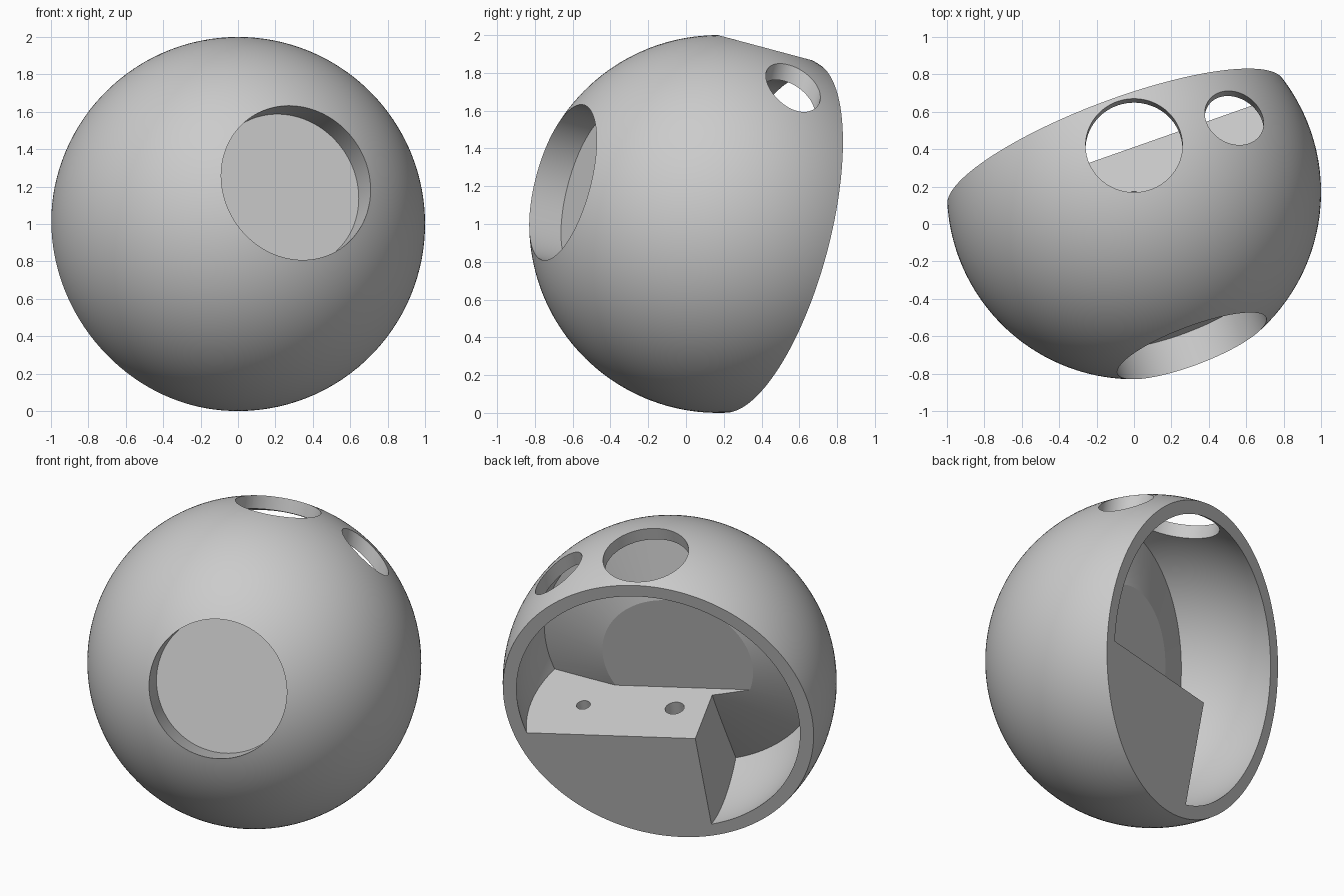
import bpy, bmesh
from math import sin, cos, asin, sqrt, radians, pi
from mathutils import Matrix, Vector

default = bpy.data.objects.get("Cube")
if default:
    bpy.data.objects.remove(default, do_unlink=True)

grey = bpy.data.materials.new("plain_grey")
grey.use_nodes = True
GREY = (0.6, 0.6, 0.6, 1)
grey.diffuse_color = GREY
grey.node_tree.nodes["Principled BSDF"].inputs["Base Color"].default_value = GREY

R_OUT, R_IN = 1.0, 0.92      # shell radii
BACK = 0.285                 # flat opening plane
SHELF = -0.2                 # shelf height, also the block's side and the wall's flat


def finish(name, bm):
    bmesh.ops.recalc_face_normals(bm, faces=bm.faces[:])
    mesh = bpy.data.meshes.new(name)
    bm.to_mesh(mesh)
    bm.free()
    mesh.materials.append(grey)
    obj = bpy.data.objects.new(name, mesh)
    bpy.context.collection.objects.link(obj)
    return obj


def arc(radius, y0, y1, steps):
    """Profile points (radius, y) on a sphere between two depths."""
    a0, a1 = asin(y0 / radius), asin(y1 / radius)
    angles = [a0 + (a1 - a0) * i / steps for i in range(steps + 1)]
    return [(radius * cos(a), radius * sin(a)) for a in angles]


def revolve(name, profile, segments=128):
    """Closed solid turned about the y axis; profile ends lie on the axis."""
    bm = bmesh.new()
    verts = [bm.verts.new((r, y, 0)) for r, y in profile]
    edges = [bm.edges.new(pair) for pair in zip(verts, verts[1:])]
    bmesh.ops.spin(bm, geom=verts + edges, cent=(0, 0, 0), axis=(0, 1, 0),
                   angle=2 * pi, steps=segments, use_merge=True)
    bmesh.ops.remove_doubles(bm, verts=bm.verts[:], dist=1e-5)
    return finish(name, bm)


def box(name, low, high):
    bm = bmesh.new()
    bmesh.ops.create_cube(bm, size=1)
    low, high = Vector(low), Vector(high)
    for v in bm.verts:
        v.co = (low + high) / 2 + v.co * (high - low)
    return finish(name, bm)


def drill(name, x, radius, z0, z1):
    bm = bmesh.new()
    bmesh.ops.create_cone(bm, cap_ends=True, segments=96, radius1=radius,
                          radius2=radius, depth=z1 - z0,
                          matrix=Matrix.Translation((x, 0, (z0 + z1) / 2)))
    return finish(name, bm)


def combine(target, tool, operation):
    mod = target.modifiers.new(operation.lower(), "BOOLEAN")
    mod.operation, mod.object, mod.solver = operation, tool, "EXACT"
    bpy.context.view_layer.objects.active = target
    bpy.ops.object.modifier_apply(modifier=mod.name)
    bpy.data.objects.remove(tool, do_unlink=True)


# Shell: round front recess, outer sphere, flat rim, inner sphere, conical inner wall
recess = 0.425
profile = [(0, -0.72), (recess, -0.72)]
profile += arc(R_OUT, -sqrt(1 - recess ** 2), BACK, 48)
profile += arc(R_IN, BACK, -0.335, 32)
profile += [(0, -0.04)]
shell = revolve("hollow_ball_shell", profile)

# Block filling the lower inside, trimmed to stay within the shell
block = box("shelf_block", (SHELF, -0.5, -1), (1, BACK, SHELF))
ball = revolve("block_trim", [(0, -0.95)] + arc(0.95, -0.949, 0.949, 48) + [(0, 0.95)])
combine(block, ball, "INTERSECT")
combine(shell, block, "UNION")

# Flat cut across the tip of the conical wall above the shelf
combine(shell, box("wall_flat", (-0.6, SHELF, SHELF), (0.6, 0.15, 0.6)), "DIFFERENCE")

# Two openings in the top and the two small sockets below them
for x, opening, start, socket in ((0, 0.259, 0.66, 0.058), (0.57, 0.157, 0.45, 0.042)):
    combine(shell, drill("opening", x, opening, start, 1.3), "DIFFERENCE")
    combine(shell, drill("socket", x, socket, -0.4, -0.1), "DIFFERENCE")

# Turn and tip the whole ball, then set it on the ground
shell.data.transform(Matrix.Translation((0, 0.17, 1))
                     @ Matrix.Rotation(radians(-15), 4, "X")
                     @ Matrix.Rotation(radians(20), 4, "Z"))
bpy.ops.object.select_all(action="DESELECT")
shell.select_set(True)
bpy.context.view_layer.objects.active = shell
bpy.ops.object.shade_smooth_by_angle(angle=radians(18))
